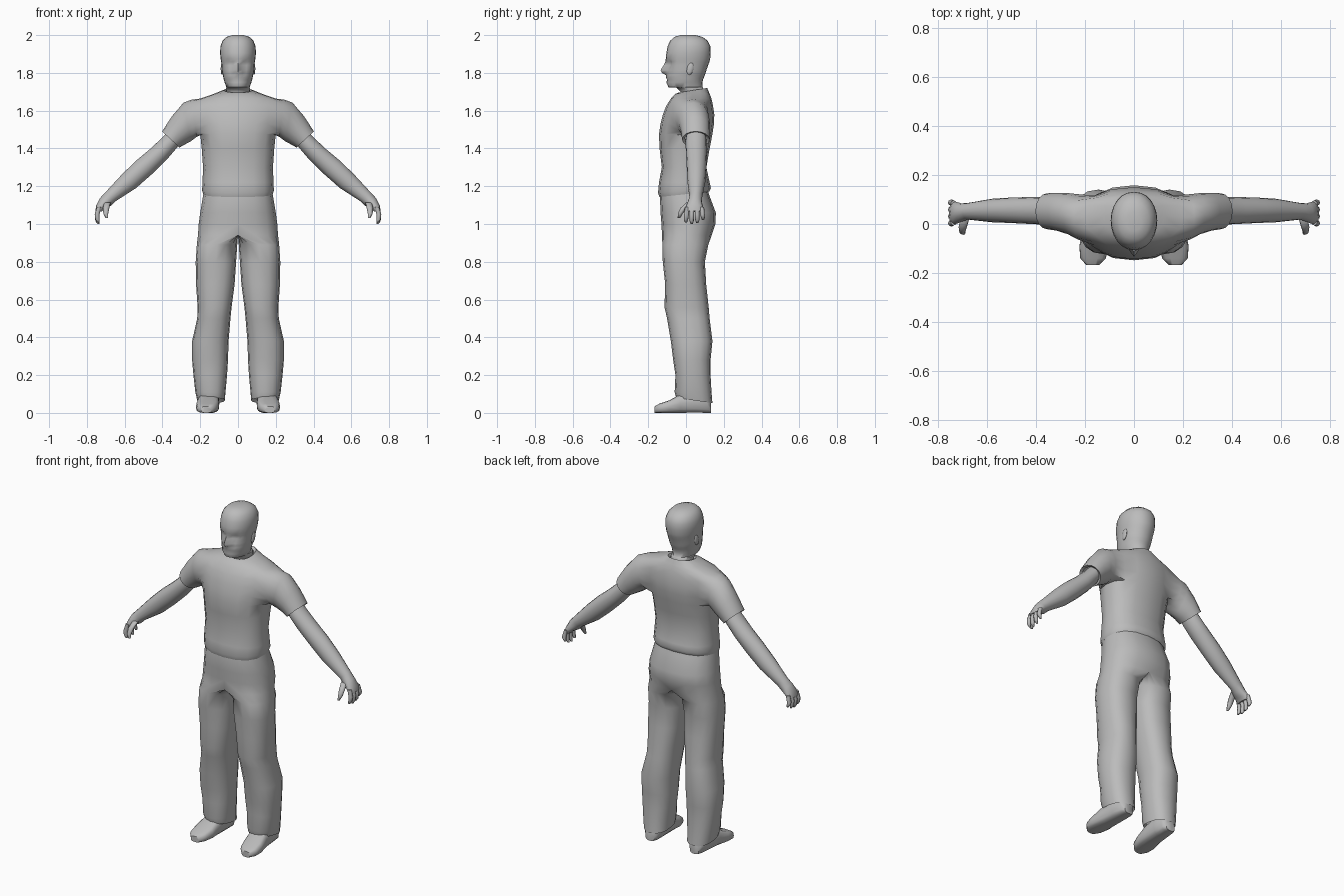
import bpy, bmesh, math
from mathutils import Vector

if "Cube" in bpy.data.objects:
    bpy.data.objects.remove(bpy.data.objects["Cube"])

grey = bpy.data.materials.new("plain grey")
grey.diffuse_color = (0.5, 0.5, 0.5, 1)
grey.use_nodes = True
grey.node_tree.nodes["Principled BSDF"].inputs["Base Color"].default_value = grey.diffuse_color


def spow(v, e):
    return math.copysign(abs(v) ** e, v) if abs(v) > 1e-6 else 0.0


def add_ring(bm, points):
    return [bm.verts.new(p) for p in points]


def bridge(bm, rings):
    for a, b in zip(rings, rings[1:]):
        n = len(a)
        for i in range(n):
            bm.faces.new((a[i], a[(i + 1) % n], b[(i + 1) % n], b[i]))


def finish(bm, name, mirror=False, angle=50):
    bmesh.ops.recalc_face_normals(bm, faces=bm.faces[:])
    mesh = bpy.data.meshes.new(name)
    bm.to_mesh(mesh)
    bm.free()
    ob = bpy.data.objects.new(name, mesh)
    bpy.context.collection.objects.link(ob)
    mesh.materials.append(grey)
    bpy.ops.object.select_all(action='DESELECT')
    ob.select_set(True)
    bpy.context.view_layer.objects.active = ob
    bpy.ops.object.shade_smooth_by_angle(angle=math.radians(angle))
    if mirror:
        mod = ob.modifiers.new("mirror", 'MIRROR')
        mod.use_clip = True
    return ob


def body_ring(z, cx, ro, ri, yf, yb, tilt=0, e=0.85):
    """Level section of one body half, from the front round the outside."""
    pts = []
    for i in range(16):
        a = math.radians(-90 + 22.5 * i)
        c, s = spow(math.cos(a), e), spow(math.sin(a), e)
        pts.append((cx + (ro if c > 0 else ri) * c,
                    (yf + yb) / 2 + (yb - yf) / 2 * s, z + tilt * s))
    return pts


def limb_ring(top, bottom, yc, yh, n=16):
    """Section across an arm, from its upper and lower outline points."""
    t, b = Vector((top[0], 0, top[1])), Vector((bottom[0], 0, bottom[1]))
    pts = []
    for i in range(n):
        a = math.radians(-135) + math.tau * i / n
        p = (t + b) / 2 + (t - b) / 2 * math.sin(a)
        pts.append((p.x, yc + yh * math.cos(a), p.z))
    return pts


def drop_inner_faces(bm):
    inner = [f for f in bm.faces if all(abs(v.co.x) < 1e-5 for v in f.verts)]
    bmesh.ops.delete(bm, geom=inner, context='FACES')
    bmesh.ops.delete(bm, geom=[v for v in bm.verts if not v.link_faces], context='VERTS')


# Shirt body: z, half width, front y, back y, tilt
bm = bmesh.new()
rows = [(1.17, .172, -.128, .11, .012), (1.157, .184, -.141, .122, .014),
        (1.178, .19, -.148, .132, .012), (1.22, .188, -.143, .125, 0),
        (1.30, .185, -.128, .108, 0), (1.40, .192, -.14, .125, 0),
        (1.475, .20, -.143, .14, 0), (1.53, .21, -.135, .148, 0),
        (1.58, .215, -.122, .15, 0), (1.625, .215, -.105, .143, 0),
        (1.664, .20, -.08, .135, 0), (1.69, .125, -.055, .125, 0),
        (1.708, .073, -.038, .112, .012), (1.695, .062, -.028, .10, .012)]
rings = [add_ring(bm, body_ring(z, 0, w, 0, f, b, t)) for z, w, f, b, t in rows]
bridge(bm, rings)
# Open the armhole and run the sleeve out of it
lo, hi = 6, 10
grid = {rings[r][c] for r in range(lo, hi + 1) for c in range(2, 7)}
hole = [f for f in bm.faces if all(v in grid for v in f.verts)]
bmesh.ops.delete(bm, geom=hole, context='FACES')
loop = ([rings[lo][c] for c in range(2, 7)] + [rings[r][6] for r in range(lo + 1, hi + 1)]
        + [rings[hi][c] for c in (5, 4, 3, 2)] + [rings[r][2] for r in range(hi - 1, lo, -1)])
sleeve = [((.245, 1.658), (.218, 1.462), .03, .092), ((.288, 1.643), (.25, 1.438), .042, .084),
          ((.35, 1.57), (.283, 1.42), .05, .077), ((.402, 1.49), (.31, 1.405), .052, .073),
          ((.385, 1.487), (.315, 1.422), .052, .058)]
bridge(bm, [loop] + [add_ring(bm, limb_ring(*s)) for s in sleeve])
drop_inner_faces(bm)
finish(bm, "shirt", True)

# Trousers: z, centre x, outer radius, inner radius, front y, back y, tilt
bm = bmesh.new()
hips = [(1.21, .172, -.122, .105), (1.15, .185, -.138, .124), (1.06, .20, -.135, .158),
        (1.0, .208, -.13, .156), (.94, .212, -.127, .136)]
legs = [(.89, .218, .004, -.125, .118, 0), (.80, .224, .010, -.123, .10, 0),
        (.68, .222, .018, -.110, .107, 0), (.56, .214, .034, -.114, .12, 0),
        (.50, .216, .04, -.10, .125, 0), (.38, .243, .05, -.08, .14, 0),
        (.28, .243, .053, -.068, .13, 0), (.20, .236, .058, -.056, .13, 0),
        (.11, .226, .066, -.06, .135, 0), (.066, .216, .07, -.052, .14, -.014),
        (.09, .205, .085, -.04, .125, -.014)]
rings = [add_ring(bm, body_ring(z, 0, w, 0, f, b)) for z, w, f, b in hips]
for z, o, i, f, b, t in legs:
    rings.append(add_ring(bm, body_ring(z, (o + i) / 2, (o - i) / 2, (o - i) / 2, f, b, t)))
bridge(bm, rings)
drop_inner_faces(bm)
finish(bm, "trousers", True)

# Shoes: y, centre x, half width, height
bm = bmesh.new()
rings = []
for y, cx, w, h in [(.132, .147, .03, .06), (.112, .147, .046, .10), (.05, .15, .052, .115),
                    (-.03, .155, .056, .10), (-.09, .162, .061, .066),
                    (-.14, .167, .052, .05), (-.167, .168, .027, .034)]:
    pts = []
    for i in range(14):
        a = math.tau * i / 14
        pts.append((cx + w * spow(math.cos(a), .7), y, h / 2 + h / 2 * spow(math.sin(a), .55)))
    rings.append(add_ring(bm, pts))
bridge(bm, rings)
bm.faces.new(rings[0])
bm.faces.new(rings[-1])
finish(bm, "shoe", True)

# Arms running into the palms
bm = bmesh.new()
arm = [((.36, 1.50), (.305, 1.44), .053, .052), ((.393, 1.465), (.322, 1.405), .053, .056),
       ((.462, 1.40), (.378, 1.34), .055, .055), ((.54, 1.335), (.458, 1.262), .056, .052),
       ((.615, 1.262), (.54, 1.19), .055, .048), ((.70, 1.17), (.652, 1.118), .052, .034),
       ((.73, 1.138), (.675, 1.095), .047, .037), ((.75, 1.10), (.706, 1.08), .045, .046),
       ((.755, 1.07), (.722, 1.065), .043, .046)]
rings = [add_ring(bm, limb_ring(*s)) for s in arm]
bridge(bm, rings)
bm.faces.new(rings[-1])
finish(bm, "arm", True)


def digit(name, path):
    """Tapered finger through points (x, y, z, radius)."""
    bm = bmesh.new()
    rings = [add_ring(bm, [(x + r * math.cos(math.tau * i / 8), y + r * math.sin(math.tau * i / 8), z)
                           for i in range(8)]) for x, y, z, r in path]
    bridge(bm, rings)
    bm.faces.new(rings[0])
    bm.faces.new(rings[-1])
    finish(bm, name, True, 70)


# Fingers and thumb
for name, y, tip in [("little_finger", .084, 1.022), ("ring_finger", .058, 1.005),
                     ("middle_finger", .032, 1.0), ("index_finger", .006, 1.008)]:
    fan = (y - .045) * .15
    digit(name, [(.735, y, 1.09, .012), (.746, y + fan / 2, 1.05, .0125),
                 (.744, y + fan, tip + .015, .011), (.738, y + fan, tip, .006)])
digit("thumb", [(.69, .02, 1.115, .018), (.698, -.012, 1.085, .017),
                (.70, -.03, 1.055, .013), (.694, -.037, 1.032, .007)])

# Head and neck: z, front y, back y, half width, nose, eye socket depth
bm = bmesh.new()
head = [(1.65, -.03, .10, .06, 0, 0), (1.70, -.03, .098, .062, 0, 0),
        (1.722, -.05, .09, .064, 0, 0), (1.724, -.093, .088, .062, 0, 0),
        (1.75, -.104, .087, .071, 0, 0), (1.764, -.099, .09, .075, 0, 0),
        (1.774, -.106, .094, .077, 0, 0), (1.788, -.102, .10, .080, .004, 0),
        (1.80, -.102, .104, .083, .026, 0), (1.814, -.102, .108, .085, .033, 0),
        (1.84, -.103, .117, .087, .016, .012), (1.858, -.104, .124, .089, .005, .012),
        (1.874, -.107, .128, .092, 0, 0), (1.905, -.104, .131, .095, 0, 0),
        (1.94, -.098, .13, .093, 0, 0), (1.97, -.084, .115, .082, 0, 0),
        (1.99, -.062, .088, .062, 0, 0), (2.0, -.03, .05, .03, 0, 0)]
rings = []
for z, yf, yb, w, nose, socket in head:
    pts = []
    for i in range(24):
        a = math.radians(-90 + 15 * i)
        s = math.sin(a)
        y = (yf + yb) / 2 + (yb - yf) / 2 * s
        if i == 0:
            y -= nose
        if i in (1, 2, 22, 23):
            y += socket
        pts.append((w * spow(math.cos(a), .92), y, z))
    rings.append(add_ring(bm, pts))
bridge(bm, rings)
bm.faces.new(rings[-1])
finish(bm, "head", False, 60)

# Ears lying close to the head
bm = bmesh.new()
bmesh.ops.create_uvsphere(bm, u_segments=10, v_segments=6, radius=1)
for v in bm.verts:
    x, y, z = v.co
    v.co = (.085 + x * .007, .022 + y * .018 + z * .005, 1.822 + z * .033)
finish(bm, "ear", True)
